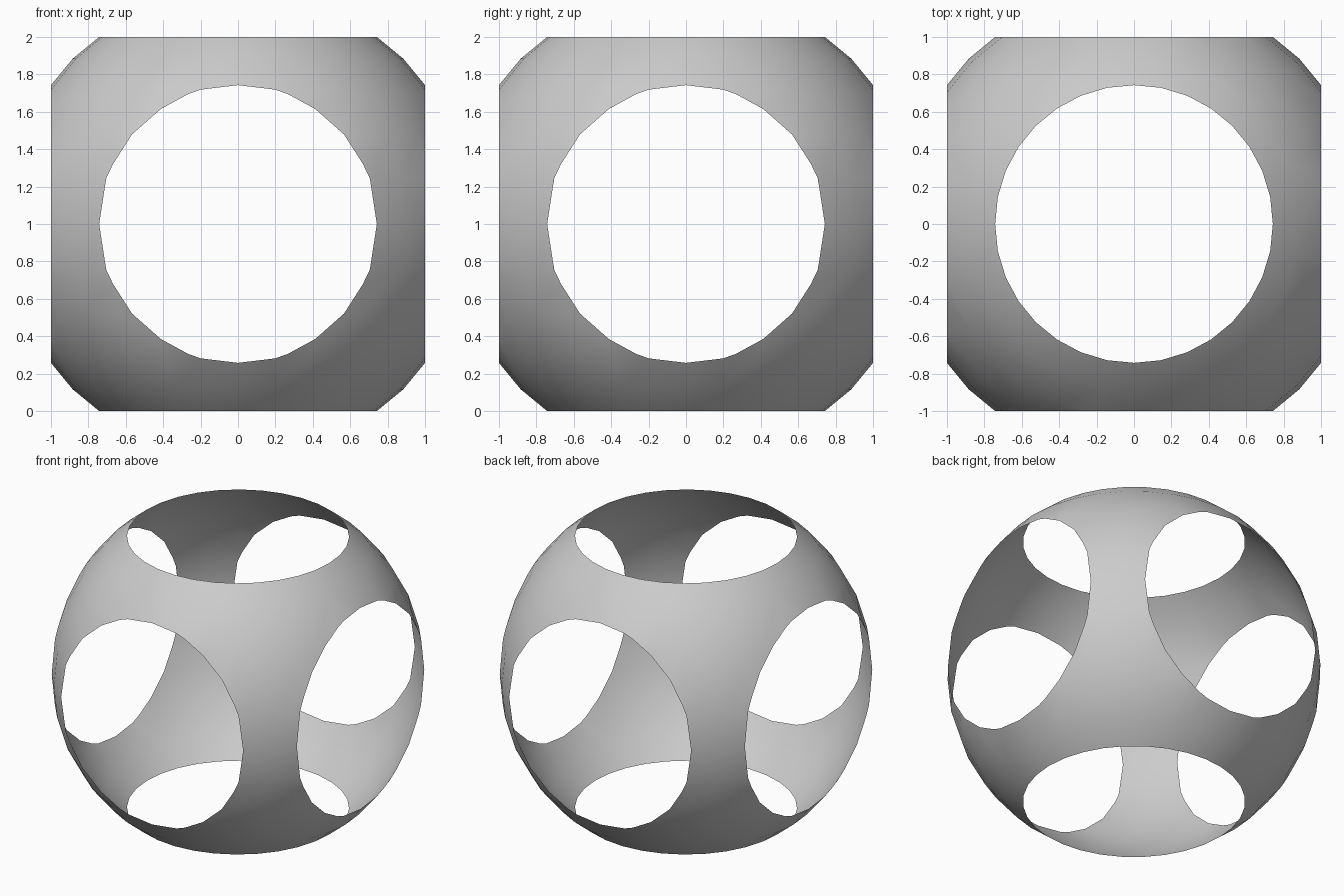
import bpy, bmesh
from mathutils import Vector

if "Cube" in bpy.data.objects:
    bpy.data.objects.remove(bpy.data.objects["Cube"])

RADIUS = 1.25   # sphere radius, larger than the clipping cube
HALF = 1.0      # half size of the clipping cube

# Thin spherical shell
bm = bmesh.new()
bmesh.ops.create_uvsphere(bm, u_segments=32, v_segments=16, radius=RADIUS)

# Slice off the six caps, leaving round openings on every axis
for axis in range(3):
    for sign in (-1, 1):
        normal = Vector((0, 0, 0))
        normal[axis] = sign
        bmesh.ops.bisect_plane(
            bm, geom=bm.verts[:] + bm.edges[:] + bm.faces[:], dist=1e-5,
            plane_co=normal * HALF, plane_no=normal, clear_outer=True)

# Stand the shell on the ground and smooth it
bmesh.ops.translate(bm, verts=bm.verts[:], vec=(0, 0, HALF))
for face in bm.faces:
    face.smooth = True

mesh = bpy.data.meshes.new("open_sphere_shell")
bm.to_mesh(mesh)
bm.free()
shell = bpy.data.objects.new("open_sphere_shell", mesh)
bpy.context.collection.objects.link(shell)
